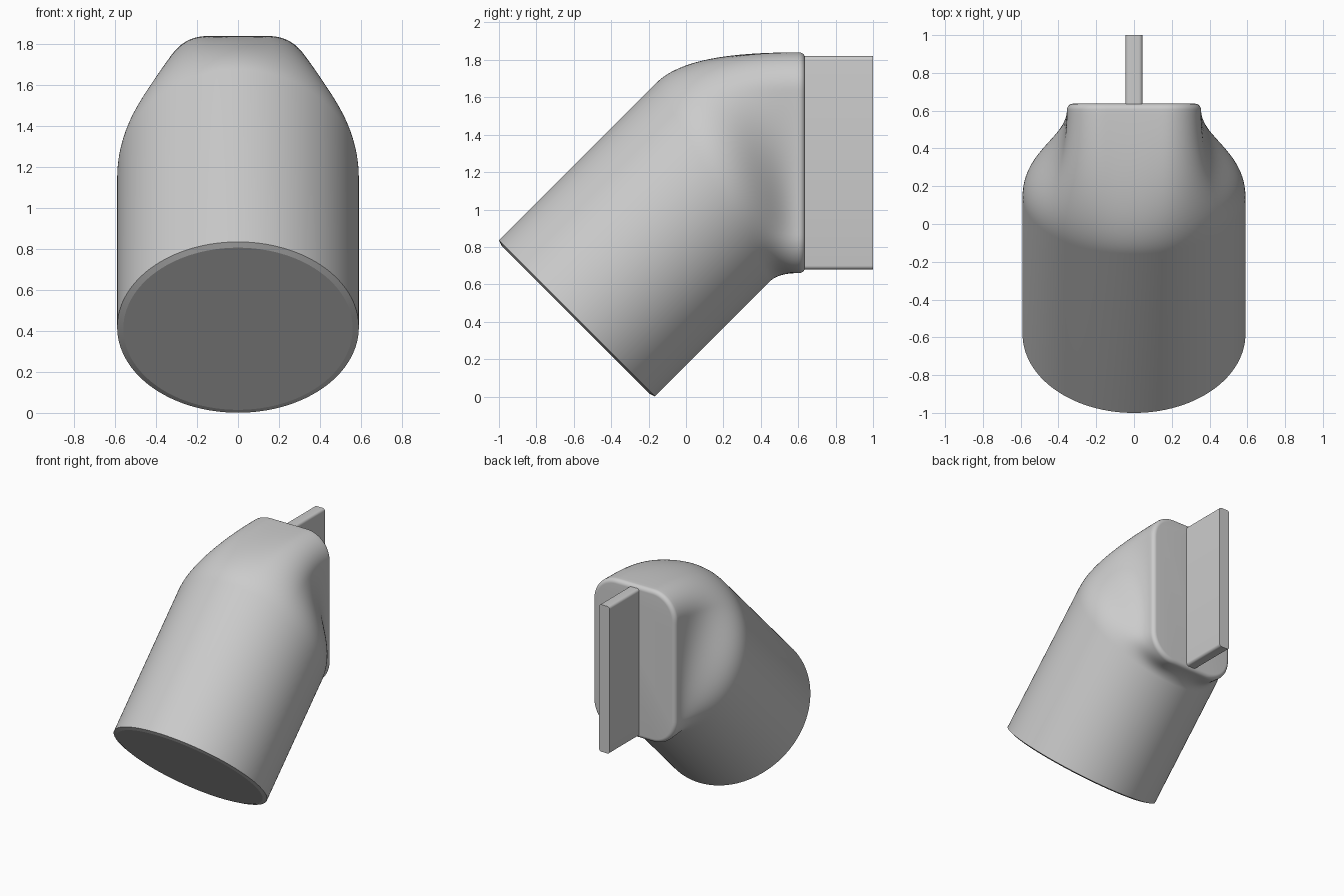
import bpy, bmesh
from math import sin, cos, pi, radians, sqrt
from mathutils import Vector

if "Cube" in bpy.data.objects:
    bpy.data.objects.remove(bpy.data.objects["Cube"])

N = 160                                   # points around each section
AXIS = Vector((0, 1, 1)) / sqrt(2)        # tilted tube direction
UP = Vector((0, -1, 1)) / sqrt(2)         # "up" inside a tube section
BASE = Vector((0, -0.583, 0.418))
R = 0.59
LOFT_END, FACE_Y, MID_Z = 0.605, 0.637, 1.25


def tube_point(i, s, r=R):
    a = 2 * pi * i / N
    return BASE + AXIS * s + Vector((r * sin(a), 0, 0)) + UP * (r * cos(a))


def rect_point(i, y, inset=0.0):
    # rounded rectangle walked by arc length from top centre
    flat, side, rad = 0.155, 0.39, 0.2
    q = N // 4
    quad, k = divmod(i, q)
    if quad % 2:
        k = q - k
    arc = rad * pi / 2
    d = (flat + arc + side) * k / q
    rr = rad - inset
    if d < flat:
        x, z = d, side + rr
    elif d < flat + arc:
        a = (d - flat) / rad
        x, z = flat + rr * sin(a), side + rr * cos(a)
    else:
        x, z = flat + rr, side - (d - flat - arc)
    sx = 1 if quad < 2 else -1
    sz = 1 if quad in (0, 3) else -1
    return Vector((sx * x, y, MID_Z + sz * z))


def transition_point(i, t):
    # Bezier from slanted tube end to the rectangular mouth
    c = cos(2 * pi * i / N)
    a = 0.125 + 0.075 * c + 0.12 * (1 - c * c)
    b = 0.18 + 0.12 * c
    p0 = tube_point(i, 1.03 + 0.16 * c)
    p3 = rect_point(i, LOFT_END)
    p1, p2 = p0 + AXIS * a, p3 - Vector((0, b, 0))
    u = 1 - t
    return p0 * u**3 + p1 * (3 * u * u * t) + p2 * (3 * u * t * t) + p3 * t**3


def finish(bm, name, angle):
    bmesh.ops.recalc_face_normals(bm, faces=bm.faces)
    mesh = bpy.data.meshes.new(name)
    bm.to_mesh(mesh)
    bm.free()
    ob = bpy.data.objects.new(name, mesh)
    bpy.context.collection.objects.link(ob)
    bpy.ops.object.select_all(action='DESELECT')
    ob.select_set(True)
    bpy.context.view_layer.objects.active = ob
    bpy.ops.object.shade_smooth_by_angle(angle=radians(angle))
    return ob


# Body: chamfered base, tilted tube, transition, rounded mouth
rings = [[tube_point(i, -0.01, 0.56) for i in range(N)],
         [tube_point(i, 0.0) for i in range(N)]]
STEPS = 32
for k in range(STEPS + 1):
    rings.append([transition_point(i, k / STEPS) for i in range(N)])
FIL = FACE_Y - LOFT_END
for k in range(1, 9):
    a = pi / 2 * k / 8
    rings.append([rect_point(i, LOFT_END + FIL * sin(a), FIL * (1 - cos(a)))
                  for i in range(N)])

bm = bmesh.new()
loops = [[bm.verts.new(p) for p in ring] for ring in rings]
for lo, hi in zip(loops, loops[1:]):
    for i in range(N):
        j = (i + 1) % N
        bm.faces.new((lo[i], lo[j], hi[j], hi[i]))
bm.faces.new(loops[0])
bm.faces.new(loops[-1])
finish(bm, "angled_body", 17)

# Blade: thin upright plate with softened long edges
bm = bmesh.new()
bmesh.ops.create_cube(bm, size=1)
for v in bm.verts:
    v.co = Vector((v.co.x * 0.09, 0.8 + v.co.y * 0.4, MID_Z + v.co.z * 1.14))
long_edges = [e for e in bm.edges
              if abs(e.verts[0].co.y - e.verts[1].co.y) > 0.1]
bmesh.ops.bevel(bm, geom=long_edges, offset=0.02, segments=5,
                profile=0.5, affect='EDGES')
finish(bm, "blade", 30)
